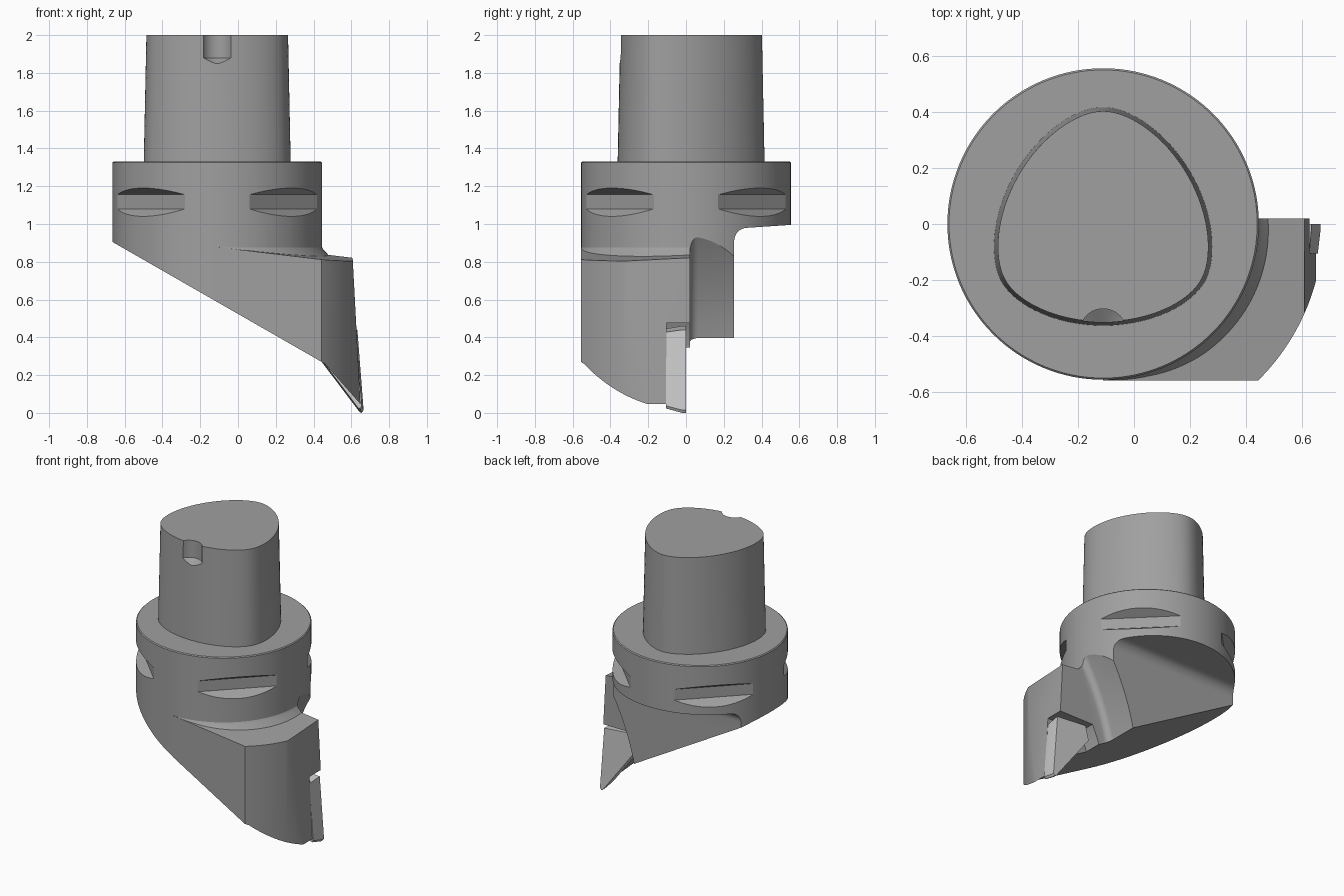
import bpy, bmesh, math
from mathutils import Matrix, Vector

if "Cube" in bpy.data.objects:
    bpy.data.objects.remove(bpy.data.objects["Cube"])

AX = -0.11   # x of the spindle axis
R = 0.555    # flange radius


def make(name, bm):
    bmesh.ops.recalc_face_normals(bm, faces=bm.faces)
    me = bpy.data.meshes.new(name)
    bm.to_mesh(me)
    bm.free()
    ob = bpy.data.objects.new(name, me)
    bpy.context.collection.objects.link(ob)
    return ob


def loft(name, rings):
    """Closed solid through rings of equal vertex count."""
    bm = bmesh.new()
    vs = [[bm.verts.new(p) for p in r] for r in rings]
    n = len(vs[0])
    for a, b in zip(vs, vs[1:]):
        for i in range(n):
            bm.faces.new((a[i], a[(i + 1) % n], b[(i + 1) % n], b[i]))
    bm.faces.new(vs[0])
    bm.faces.new(vs[-1])
    return make(name, bm)


def prism_y(name, pts, y0, y1):
    return loft(name, [[(x, y, z) for x, z in pts] for y in (y0, y1)])


def turned(name, profile, cx, cy, n=128):
    """Solid of revolution from (radius, z) pairs about a vertical axis."""
    return loft(name, [[(cx + r * math.cos(math.tau * i / n), cy + r * math.sin(math.tau * i / n), z)
                        for i in range(n)] for r, z in profile])


def boolean(ob, cutter, op='DIFFERENCE'):
    m = ob.modifiers.new("bool", 'BOOLEAN')
    m.object, m.operation, m.solver = cutter, op, 'EXACT'
    dg = bpy.context.evaluated_depsgraph_get()
    me = bpy.data.meshes.new_from_object(ob.evaluated_get(dg))
    ob.modifiers.clear()
    ob.data = me
    bpy.data.objects.remove(cutter)


# Head: column reaching out to the cutting edge, rounded on its outer side
r_out = 0.785
a0, a1 = -math.asin(0.557 / r_out), math.asin(0.02 / r_out)
outline = [(AX, 0.02), (AX, -0.557)]
for i in range(33):
    a = a0 + (a1 - a0) * i / 32
    outline.append((AX + r_out * math.cos(a), r_out * math.sin(a)))
head = loft("head", [[(x, y, z) for x, y in outline] for z in (-0.1, 1.0)])

# Sloping head top, with a small skirt left around the flange
def top_z(x, y):
    return 0.82 - 0.12 * (x - 0.607) + 0.05 * y
square = [(-0.5, -1), (1, -1), (1, 0.5), (-0.5, 0.5)]
top_cut = loft("top_cut", [[(x, y, top_z(x, y)) for x, y in square],
                           [(x, y, 1.3) for x, y in square]])
boolean(top_cut, turned("skirt", [(0.615, 0.80), (0.585, 0.84), (0.565, 0.86), (0.55, 0.885)], AX, 0))
boolean(head, top_cut)
boolean(head, prism_y("side_cut", [(0.5975, 1), (0.656, -0.1), (1, -0.2), (1, 1)], -1, 1))

# Flange and body cylinder joined with the head
body = turned("holder_body", [(R, -0.1), (R, 1.325), (R - 0.006, 1.331)], AX, 0)
boolean(body, head, 'UNION')

# Slanted underside
boolean(body, prism_y("under_cut", [(-0.9, 1.04), (0.46, 0.26), (0.76, -0.08), (0.76, -0.5), (-0.9, -0.5)], -1, 1))

# Flat back below the flange with a filleted ceiling
back = [(0.255, -0.15), (0.255, 0.8)]
for i in range(9):
    a = math.pi * (1 - i / 16)
    back.append((0.325 + 0.07 * math.cos(a), 0.91 + 0.07 * math.sin(a)))
back += [(0.7, 1.005), (0.7, -0.15)]
boolean(body, loft("back_cut", [[(x, y, z) for y, z in back] for x in (-1, 1)]))

# Chip pocket: curved wall running into the rake face
wall = []
for i in range(13):
    t = i / 12
    wall.append((0.2 + 0.07 * t + 0.19 * t * t, 0.25 + 0.71 * t))
chip = prism_y("chip_cut", wall + [(1, 0.96), (1, 0.0), (0.15, 0.0)], 0.02, 0.7)
bm = bmesh.new()
bm.from_mesh(chip.data)
rim = [e for e in bm.edges if all(abs(v.co.y - 0.02) < 1e-5 for v in e.verts)]
bmesh.ops.bevel(bm, geom=rim, offset=0.045, segments=5, profile=0.5, affect='EDGES')
bm.to_mesh(chip.data)
bm.free()
boolean(body, chip)

# Seat for the insert
boolean(body, prism_y("seat_cut", [(0.31, -0.2), (0.31, 0.36), (0.36, 0.475), (0.9, 0.475), (0.9, -0.2)], -0.103, 0.3))

# Four gripper grooves around the flange
groove = [(0.494, 1.08), (0.494, 1.155), (0.594, 1.213), (0.594, 1.015)]
for k in range(4):
    g = loft("groove_cut", [[(r, s, z) for r, z in groove] for s in (-0.5, 0.5)])
    g.data.transform(Matrix.Translation((AX, 0, 0)) @ Matrix.Rotation(math.radians(45 + 90 * k), 4, 'Z'))
    boolean(body, g)

# Tapered three-lobed shank
def lobed(z, d):
    pts = []
    for i in range(120):
        t = math.tau * i / 120
        u = 3 * (t - math.pi / 2)
        h, dh = 0.389 - d + 0.027 * math.cos(u), -0.081 * math.sin(u)
        pts.append((AX + h * math.cos(t) - dh * math.sin(t), h * math.sin(t) + dh * math.cos(t), z))
    return pts
shank = loft("shank", [lobed(1.325, 0), lobed(2.0, 0.014)])
boolean(shank, turned("notch_cut", [(0.002, 1.83), (0.083, 1.88), (0.083, 2.1)], AX, -0.385, 48))

# Cutting insert: pointed plate with relieved flanks
plate = [(0.655, 0.0), (0.665, 0.015), (0.632, 0.44), (0.40, 0.46), (0.375, 0.36), (0.643, 0.005)]
c = Vector((0.54, 0.29))
small = [c + (Vector(p) - c) * 0.92 for p in plate]
insert = loft("cutting_insert", [[(x, 0.0, z) for x, z in plate],
                                 [(x, -0.02, z) for x, z in plate],
                                 [(x, -0.105, z) for x, z in small]])

# Finish: shading and the two steel tones
for ob, tone in ((body, 0.35), (shank, 0.35), (insert, 0.65)):
    mat = bpy.data.materials.new(ob.name + "_steel")
    mat.diffuse_color = (tone, tone, tone, 1)
    mat.use_nodes = True
    mat.node_tree.nodes["Principled BSDF"].inputs["Base Color"].default_value = mat.diffuse_color
    ob.data.materials.clear()
    ob.data.materials.append(mat)
    bpy.ops.object.select_all(action='DESELECT')
    ob.select_set(True)
    bpy.context.view_layer.objects.active = ob
    bpy.ops.object.shade_smooth_by_angle(angle=math.radians(25))
bpy.data.objects.remove(head)if "head" in bpy.data.objects else None
